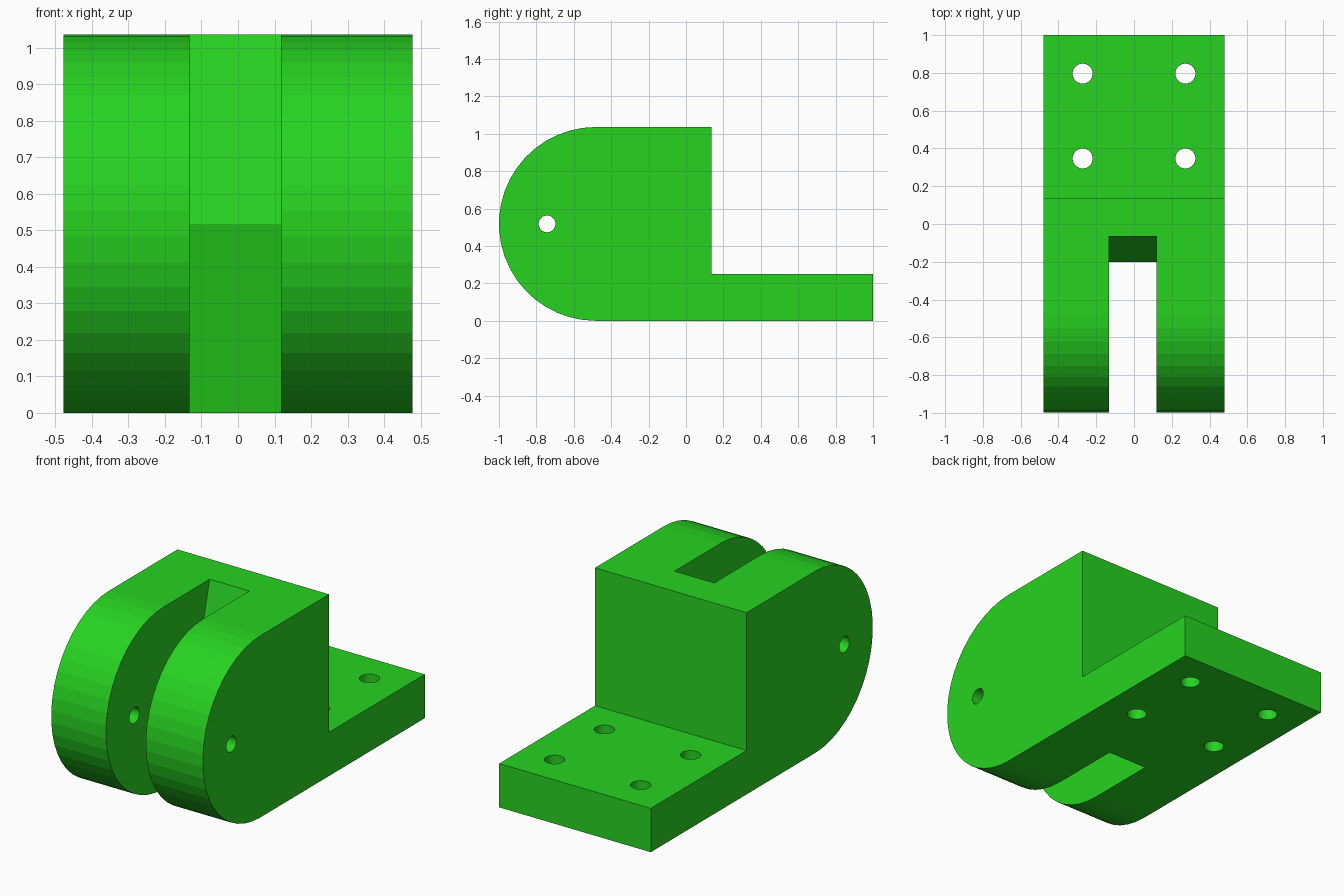
import bpy, bmesh
from math import pi, sin, cos
from mathutils import Matrix

if "Cube" in bpy.data.objects:
    bpy.data.objects.remove(bpy.data.objects["Cube"])

HALF_W = 0.478
R = 0.518            # radius of the rounded nose
NOSE_Y = R - 1.0


def new_object(name, bm):
    bmesh.ops.recalc_face_normals(bm, faces=bm.faces)
    mesh = bpy.data.meshes.new(name)
    bm.to_mesh(mesh)
    bm.free()
    obj = bpy.data.objects.new(name, mesh)
    bpy.context.collection.objects.link(obj)
    return obj


def extrude_x(name, profile, x0, x1):
    """Extrude a (y, z) profile along x."""
    bm = bmesh.new()
    face = bm.faces.new([bm.verts.new((x0, y, z)) for y, z in profile])
    ext = bmesh.ops.extrude_face_region(bm, geom=[face])
    verts = [v for v in ext["geom"] if isinstance(v, bmesh.types.BMVert)]
    bmesh.ops.translate(bm, verts=verts, vec=(x1 - x0, 0, 0))
    return new_object(name, bm)


def cylinder(name, radius, depth, matrix):
    bm = bmesh.new()
    bmesh.ops.create_cone(bm, cap_ends=True, segments=32, radius1=radius,
                          radius2=radius, depth=depth, matrix=matrix)
    return new_object(name, bm)


def cut(target, cutter):
    cutter.hide_render = True
    mod = target.modifiers.new("cut", 'BOOLEAN')
    mod.operation = 'DIFFERENCE'
    mod.solver = 'EXACT'
    mod.object = cutter
    bpy.context.view_layer.objects.active = target
    bpy.ops.object.modifier_apply(modifier=mod.name)
    bpy.data.objects.remove(cutter)


# Bracket body: rounded nose, block and mounting plate in one side profile
SEGS = 23
nose = [(NOSE_Y - R * sin(pi * i / SEGS), R + R * cos(pi * i / SEGS))
        for i in range(SEGS + 1)]
profile = nose + [(1.0, 0.0), (1.0, 0.25), (0.137, 0.25), (0.137, 2 * R)]
bracket = extrude_x("clevis_bracket", profile, -HALF_W, HALF_W)

# Slot between the cheeks, with a V-shaped back wall
slope = 0.135 / R
top, bottom = 2 * R + 0.1, -0.1
slot = [(-1.2, bottom), (-0.2 + slope * (R - bottom), bottom), (-0.2, R),
        (-0.2 + slope * (top - R), top), (-1.2, top)]
cut(bracket, extrude_x("slot_cutter", slot, -0.133, 0.118))

# Pivot pin hole through both cheeks
cut(bracket, cylinder("pin_cutter", 0.045, 2,
                      Matrix.Translation((0, -0.743, R)) @ Matrix.Rotation(pi / 2, 4, 'Y')))

# Four screw holes in the plate
for x in (-0.272, 0.272):
    for y in (0.347, 0.796):
        cut(bracket, cylinder("screw_cutter", 0.053, 0.6, Matrix.Translation((x, y, 0.125))))

# Green paint
green = bpy.data.materials.new("green")
green.diffuse_color = (0.02, 0.65, 0.015, 1)
green.use_nodes = True
green.node_tree.nodes["Principled BSDF"].inputs["Base Color"].default_value = green.diffuse_color
bracket.data.materials.clear()
bracket.data.materials.append(green)
for p in bracket.data.polygons:
    p.material_index = 0
    p.use_smooth = False
